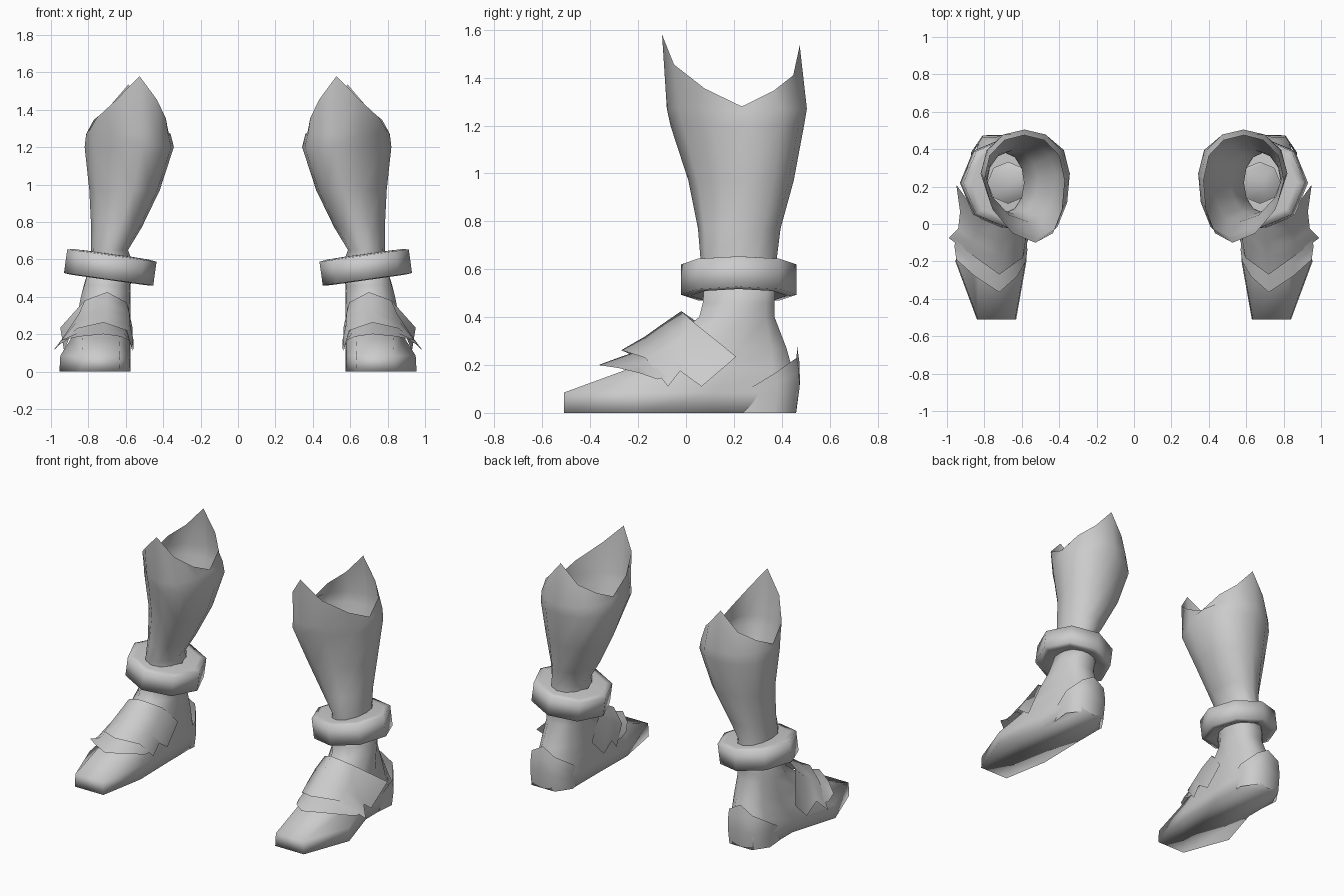
import bpy, math
from mathutils import Matrix, Vector

grey = bpy.data.materials.new("plain grey")
grey.diffuse_color = (0.6, 0.6, 0.6, 1)


def make(name, rows, closed=True, cap_start=False, cap_end=False, angle=95):
    """Skin a list of point rows, mirrored to the other leg."""
    n = len(rows[0])
    verts = [p for row in rows for p in row]
    faces = []
    for r in range(len(rows) - 1):
        for i in range(n if closed else n - 1):
            j = (i + 1) % n
            faces.append((r * n + i, r * n + j, (r + 1) * n + j, (r + 1) * n + i))
    if cap_start:
        faces.append(tuple(reversed(range(n))))
    if cap_end:
        faces.append(tuple(range((len(rows) - 1) * n, len(rows) * n)))
    mesh = bpy.data.meshes.new(name)
    mesh.from_pydata(verts, [], faces)
    mesh.materials.append(grey)
    ob = bpy.data.objects.new(name, mesh)
    bpy.context.collection.objects.link(ob)
    bpy.ops.object.select_all(action='DESELECT')
    ob.select_set(True)
    bpy.context.view_layer.objects.active = ob
    bpy.ops.object.shade_smooth_by_angle(angle=math.radians(angle))
    ob.modifiers.new("other_leg", 'MIRROR').use_mirror_merge = False
    return ob


# Shin guard: rings of (z, x min, x max, y min, y max), front vertex first
SIDES = 12
rim_heights = [1.58, 1.455, 1.355, 1.28, 1.345, 1.41, 1.535]
shin_rings = [(0.56, 0.555, 0.79, 0.075, 0.38), (0.65, 0.588, 0.785, 0.06, 0.38),
              (0.77, 0.515, 0.785, 0.05, 0.395), (0.97, 0.418, 0.795, 0.01, 0.45),
              (1.2, 0.343, 0.82, -0.065, 0.493), (1.27, 0.36, 0.812, -0.08, 0.505),
              (None, 0.372, 0.80, -0.10, 0.475)]
rows = []
for z, x0, x1, y0, y1 in shin_rings:
    row = []
    for i in range(SIDES):
        a = 2 * math.pi * i / SIDES
        grow = max(0, (x1 - x0 - 0.2) / 0.25)
        lean = -0.065 * grow * max(0, math.cos(a)) ** 2
        x = (x0 + x1) / 2 + (x1 - x0) / 2 * math.sin(a) + lean
        y = (y0 + y1) / 2 - (y1 - y0) / 2 * math.cos(a) + 0.05 * grow * math.sin(a) ** 2
        row.append((x, y, z or rim_heights[min(i, SIDES - i)]))
    rows.append(row)
make("shin_guard", rows)

# Tilted octagonal ankle cuff
tilt = Matrix.Translation((0.683, 0.22, 0.557)) @ Matrix.Rotation(math.radians(-8), 4, 'Y')
rows = []
for r, z in [(0.11, -0.04), (0.20, -0.068), (0.241, -0.064), (0.241, 0.064),
             (0.20, 0.07), (0.11, 0.072)]:
    rows.append([tilt @ Vector((r * math.cos(i * math.pi / 4), r * math.sin(i * math.pi / 4), z))
                 for i in range(8)])
make("ankle_cuff", rows)

# Foot: (z, y front, y back, centre x of five stations, half widths of five stations)
STATIONS = (0, 0.32, 0.64, 0.88, 1)
foot_rings = [
    (0.0, -0.51, 0.46, (.735, .765, .72, .72, .735), (.105, .19, .14, .14, .075)),
    (0.085, -0.51, 0.465, (.735, .765, .725, .72, .735), (.10, .185, .145, .145, .08)),
    (0.18, -0.25, 0.445, (.73, .735, .715, .71, .72), (.10, .155, .14, .12, .06)),
    (0.27, -0.11, 0.42, (.72, .725, .71, .705, .71), (.07, .14, .135, .105, .05)),
    (0.40, 0.055, 0.37, (.71, .71, .705, .70, .70), (.06, .13, .13, .09, .05)),
    (0.46, 0.07, 0.37, (.70, .70, .70, .70, .70), (.06, .122, .125, .09, .05)),
    (0.57, 0.08, 0.375, (.672, .672, .672, .672, .672), (.06, .118, .118, .09, .05))]
rows = []
for z, y0, y1, cx, hw in foot_rings:
    side = [(c, w, y0 + (y1 - y0) * t) for c, w, t in zip(cx, hw, STATIONS)]
    rows.append([(c + w, y, z) for c, w, y in side] +
                [(c - w, y, z) for c, w, y in reversed(side)])
make("foot", rows, cap_start=True, cap_end=True)

# Jagged plates over the instep, each row runs from inner to outer side
make("upper_instep_plate", [
    [(.565, .18, .24), (.595, .06, .37), (.70, -.02, .425), (.82, .03, .38), (.95, .21, .235)],
    [(.560, .06, .12), (.580, -.02, .31), (.705, -.10, .37), (.85, -.03, .31), (.93, .065, .11)],
    [(.560, -.025, .175), (.580, -.09, .26), (.71, -.17, .32), (.86, -.09, .27), (.94, -.025, .175)],
    [(.565, -.08, .11), (.595, -.18, .22), (.72, -.27, .262), (.86, -.17, .23), (.99, -.075, .11)],
], closed=False)
make("lower_instep_plate", [
    [(.575, -.08, .15), (.60, -.13, .23), (.72, -.18, .265), (.87, -.12, .23), (.95, -.05, .16)],
    [(.570, -.14, .145), (.605, -.22, .20), (.72, -.27, .235), (.86, -.21, .205), (.96, -.12, .14)],
    [(.578, -.20, .165), (.625, -.28, .187), (.72, -.365, .20), (.85, -.28, .187), (.95, -.19, .165)],
], closed=False)

# Heel counter: half profile of (half width, y, top z), wrapped around the back
half = [(.135, .23, .08), (.148, .37, .165), (.085, .462, .23)]
arc = [(-w, y, z) for w, y, z in half] + [(0, .464, .28)] + [(w, y, z) for w, y, z in reversed(half)]
rows = []
for f, out in [(0, -0.004), (0.45, 0.012), (0.75, 0.01), (1, 0)]:
    rows.append([(.724 + x, y + out, z * f) for x, y, z in arc])
make("heel_counter", rows, closed=False)
